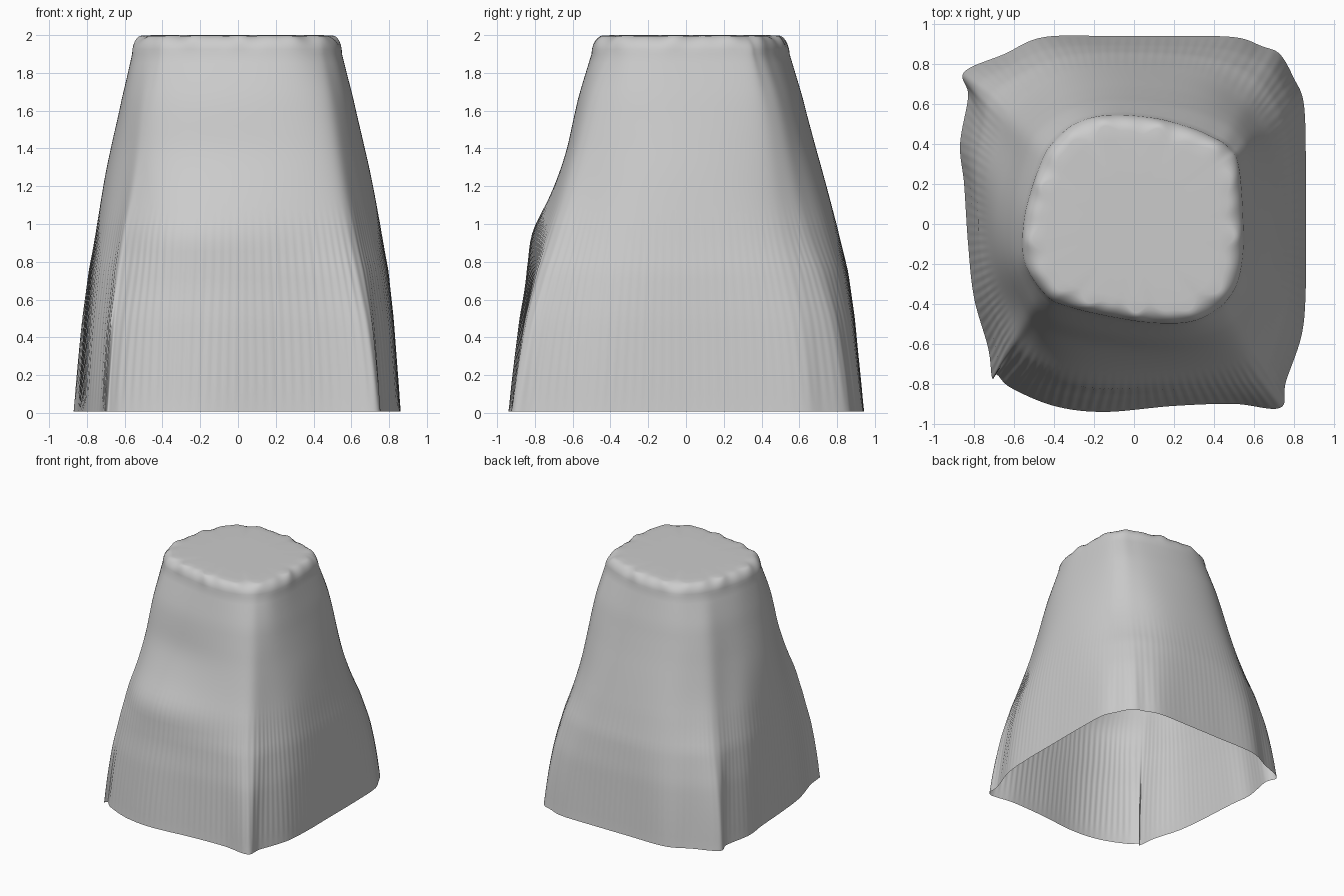
import bpy, math
from mathutils import Vector

if "Cube" in bpy.data.objects:
    bpy.data.objects.remove(bpy.data.objects["Cube"])

# Hem point (x, y) and matching top-rim point (x, y), counter-clockwise from the right
PAIRS = [
    (.86, 0, .55, -.05), (.86, .3, .54, .18), (.85, .6, .52, .33), (.80, .73, .49, .37),
    (.73, .85, .45, .41), (.64, .89, .39, .44), (.5, .935, .3, .48), (.2, .94, .12, .53),
    (-.1, .94, -.1, .55), (-.45, .935, -.27, .52), (-.65, .85, -.37, .45),
    (-.85, .76, -.44, .37), (-.83, .64, -.48, .28), (-.87, .4, -.52, .16),
    (-.85, .2, -.55, .04), (-.83, -.1, -.56, -.1), (-.8, -.37, -.55, -.2),
    (-.73, -.62, -.50, -.29), (-.71, -.77, -.46, -.34), (-.685, -.755, -.42, -.38),
    (-.615, -.82, -.38, -.40), (-.4, -.91, -.28, -.43), (-.15, -.94, -.1, -.47),
    (.2, -.91, .12, -.50), (.5, -.90, .30, -.49), (.73, -.92, .42, -.43),
    (.76, -.79, .47, -.38), (.84, -.55, .52, -.30), (.86, -.3, .545, -.18)]
# How far the cloth has spread from rim to hem at each height
SPREAD = [(1.9, 0), (1.68, .17), (1.4, .35), (1.2, .49), (1.0, .63), (.75, .79), (.5, .88), (0, 1)]
STEPS = 24


def catmull(points):
    out, n = [], len(points)
    for i in range(n):
        a, b, c, d = (points[(i + k) % n] for k in (-1, 0, 1, 2))
        for s in range(STEPS):
            t = s / STEPS
            out.append(0.5 * (2 * b + (c - a) * t + (2 * a - 5 * b + 4 * c - d) * t * t
                              + (3 * b - a - 3 * c + d) * t ** 3))
    return out


def spread(z):
    for (z1, t1), (z0, t0) in zip(SPREAD, SPREAD[1:]):
        if z >= z0:
            return t1 + (t0 - t1) * (z1 - z) / (z1 - z0)
    return 1


def bell(z, centre, width):
    return math.exp(-((z - centre) / width) ** 2)


def soften(ring, k):
    n = len(ring)
    if k < 1:
        return ring
    return [sum((ring[(i + j) % n] for j in range(-k, k + 1)), Vector((0, 0))) / (2 * k + 1)
            for i in range(n)]


hem = catmull([Vector(p[:2]) for p in PAIRS])
rim = catmull([Vector(p[2:]) for p in PAIRS])
n = len(hem)
arc = [0]
for i in range(n):
    arc.append(arc[-1] + (hem[(i + 1) % n] - hem[i]).length)

rings = []
# Hanging sides: blend rim to hem, rounder half way up, with a front shelf and fine pleats
for r in range(41):
    z = 1.9 * r / 40
    ring = []
    for i in range(n):
        d = hem[i].normalized()
        front = max(0, d.dot(Vector((-.2, -.98)))) ** 6
        side = math.cos(4 * math.atan2(d.y, d.x))
        # back-right and front-left corners are pulled in the most
        if side < 0:
            grow = side * (.09 + .06 * abs(d.x + d.y) / 1.42) * bell(z, 1.0, .45)
        else:
            grow = side * (.09 if d.x < -.7 else .06 if d.x > .7 else .02) * bell(z, 1.3, .35)
        t = (spread(z) + (1 - front) * grow
             + front * (.09 * bell(z, .95, .16) - .05 * bell(z, 1.38, .18)))
        ring.append(rim[i].lerp(hem[i], t))
    k = int(14 * min(1, max(0, (z - .05) / .7)) * min(1, (2.2 - z) / .6))
    ring = soften(soften(ring, k), k)
    fade = max(0, min(1, (1.1 - z) / .3)) * min(1, z / .15)
    rings.append([Vector((*(p + hem[i].normalized() * .002 * fade
                            * (.3 + .7 * max(0, -hem[i].normalized().y))
                            * math.sin(2 * math.pi * 130 * arc[i] / arc[n])), max(z, .008)))
                  for i, p in enumerate(ring)])
# Fluted shoulder rolling onto the flat top
for a in (15, 30, 45, 60, 75, 90):
    c, s = math.cos(math.radians(a)), math.sin(math.radians(a))
    ring = []
    for p in rings[40]:
        th = math.atan2(p.y, p.x)
        flute = .03 * math.sin(13 * th) + .02 * math.sin(22 * th + 1)
        k = 1 - (.14 + flute) * (1 - c)
        ring.append(Vector((p.x * k, p.y * k, 1.9 + .098 * s)))
    rings.append(ring)
for k in (.7, .4, .15):
    rings.append([Vector((p.x * k / .9, p.y * k / .9, 2)) for p in rings[40]])

verts = [p for ring in rings for p in ring] + [Vector((0, 0, 2))]
faces = []
for r in range(len(rings) - 1):
    for i in range(n):
        j = (i + 1) % n
        faces.append((r * n + i, r * n + j, (r + 1) * n + j, (r + 1) * n + i))
last = (len(rings) - 1) * n
faces += [(last + i, last + (i + 1) % n, len(verts) - 1) for i in range(n)]

mesh = bpy.data.meshes.new("draped_cloth")
mesh.from_pydata(verts, [], faces)
mesh.shade_smooth()
cloth = bpy.data.objects.new("draped_cloth", mesh)
bpy.context.collection.objects.link(cloth)
